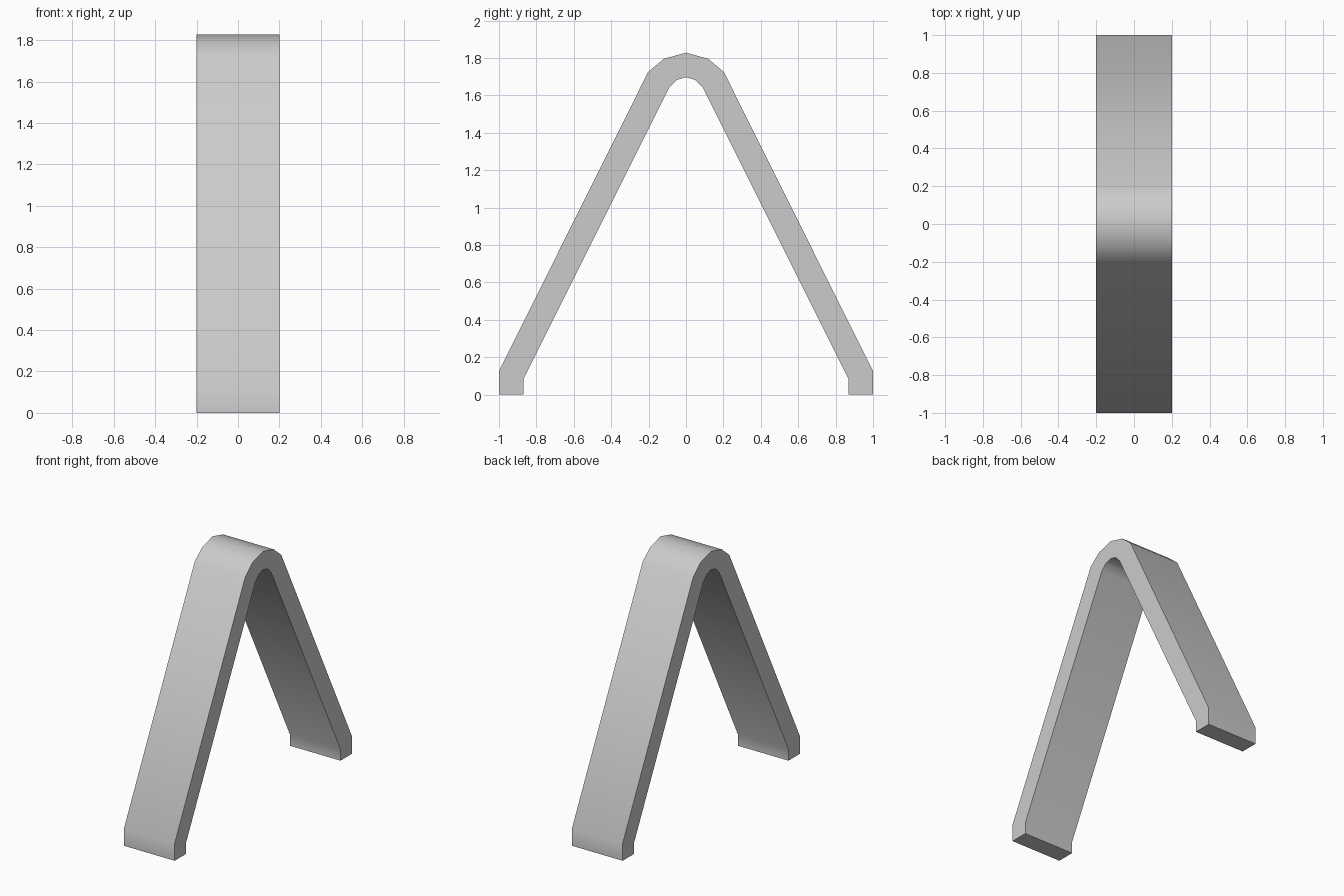
import bpy, bmesh
from math import radians

if "Cube" in bpy.data.objects:
    bpy.data.objects.remove(bpy.data.objects["Cube"])

HALF_WIDTH = 0.2

# Half profiles in (y, z), from foot to the last point before the apex
outer = [(-1.0, 0.0), (-1.0, 0.125), (-0.203, 1.724), (-0.119, 1.795)]
inner = [(-0.87, 0.0), (-0.87, 0.082), (-0.09, 1.64), (-0.05, 1.682)]


def mirrored(half, apex_z):
    """Full profile: left half, apex, right half."""
    return half + [(0.0, apex_z)] + [(-y, z) for y, z in reversed(half)]


# Bent strip: quads between outer and inner profile, extruded across x
bm = bmesh.new()
out_v = [bm.verts.new((-HALF_WIDTH, y, z)) for y, z in mirrored(outer, 1.828)]
in_v = [bm.verts.new((-HALF_WIDTH, y, z)) for y, z in mirrored(inner, 1.697)]
faces = [bm.faces.new((out_v[i], out_v[i + 1], in_v[i + 1], in_v[i]))
         for i in range(len(out_v) - 1)]
result = bmesh.ops.extrude_face_region(bm, geom=faces, use_keep_orig=True)
moved = [v for v in result["geom"] if isinstance(v, bmesh.types.BMVert)]
bmesh.ops.translate(bm, verts=moved, vec=(2 * HALF_WIDTH, 0, 0))
bmesh.ops.recalc_face_normals(bm, faces=bm.faces)

mesh = bpy.data.meshes.new("bent_strip")
bm.to_mesh(mesh)
bm.free()
strip = bpy.data.objects.new("bent_strip", mesh)
bpy.context.collection.objects.link(strip)

# Smooth across the bends, sharp along the rims
bpy.context.view_layer.objects.active = strip
strip.select_set(True)
bpy.ops.object.shade_smooth_by_angle(angle=radians(45))
